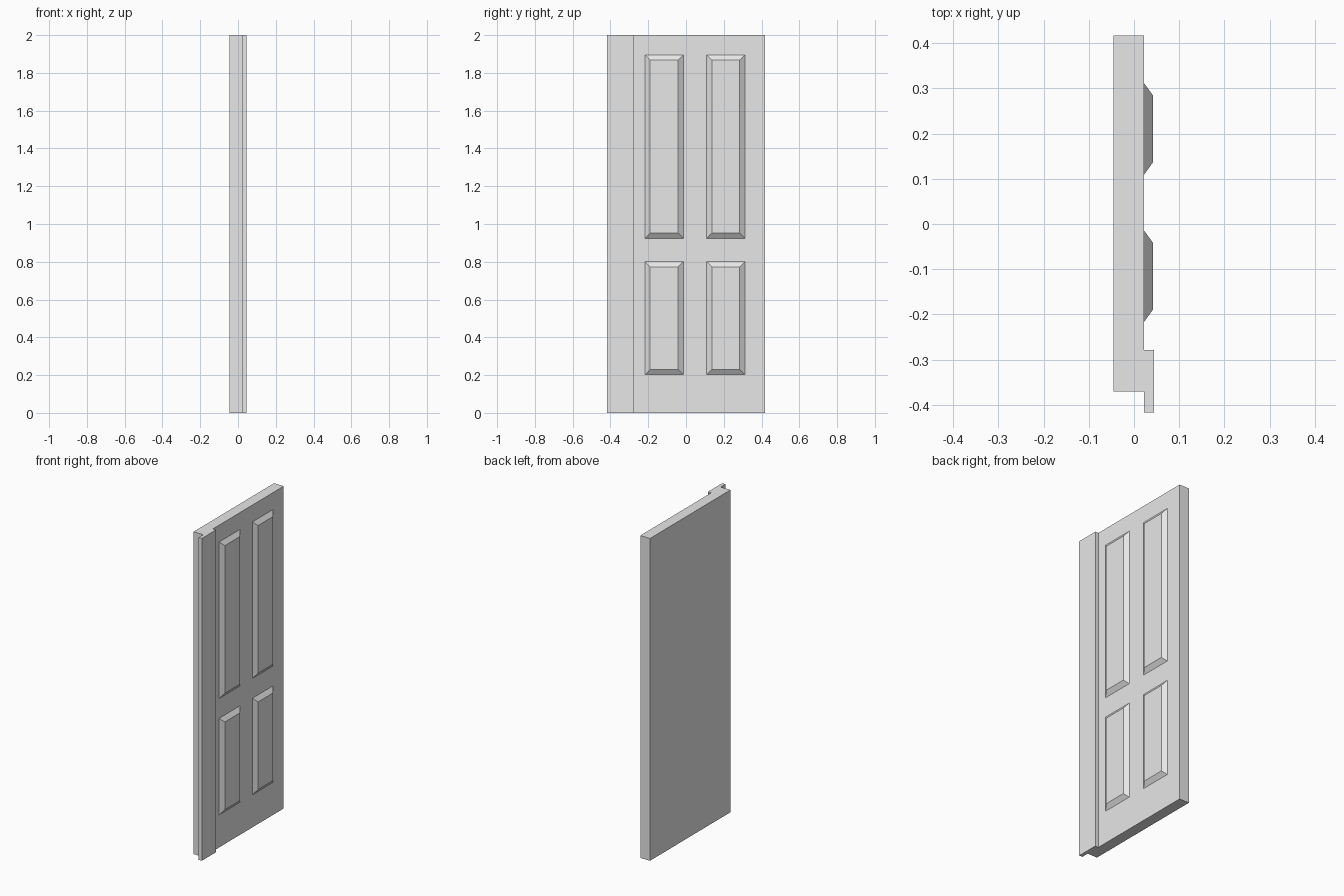
import bpy
import bmesh

cube = bpy.data.objects.get("Cube")
if cube:
    bpy.data.objects.remove(cube, do_unlink=True)

paint = bpy.data.materials.new("light_grey_paint")
paint.use_nodes = True
grey = (0.8, 0.8, 0.8, 1)
paint.diffuse_color = grey
paint.node_tree.nodes["Principled BSDF"].inputs["Base Color"].default_value = grey

HEIGHT = 2.0
FACE_X = 0.022    # panelled face of the slab
RAISED_X = 0.044  # front of the edge strip
BEVEL = 0.0275


def finish(name, bm):
    bmesh.ops.recalc_face_normals(bm, faces=bm.faces)
    mesh = bpy.data.meshes.new(name)
    bm.to_mesh(mesh)
    bm.free()
    mesh.materials.append(paint)
    obj = bpy.data.objects.new(name, mesh)
    bpy.context.collection.objects.link(obj)
    return obj


def rectangle(bm, x, y0, y1, z0, z1):
    return [bm.verts.new((x, y, z)) for y, z in ((y0, z0), (y1, z0), (y1, z1), (y0, z1))]


def raised_block(name, x0, x1, y0, y1, z0, z1, inset=0.0):
    """Box along x whose far face may be inset to form sloping sides."""
    bm = bmesh.new()
    back = rectangle(bm, x0, y0, y1, z0, z1)
    front = rectangle(bm, x1, y0 + inset, y1 - inset, z0 + inset, z1 - inset)
    bm.faces.new(back)
    bm.faces.new(front)
    for i in range(4):
        j = (i + 1) % 4
        bm.faces.new((back[i], back[j], front[j], front[i]))
    return finish(name, bm)


# Door slab and overlapping edge strip, one stepped outline extruded upward
outline = [(-0.045, -0.371), (FACE_X, -0.371), (FACE_X, -0.417), (RAISED_X, -0.417),
           (RAISED_X, -0.279), (FACE_X, -0.279), (FACE_X, 0.417), (-0.045, 0.417)]
bm = bmesh.new()
base = bm.faces.new([bm.verts.new((x, y, 0)) for x, y in outline])
top = bmesh.ops.extrude_face_region(bm, geom=[base])["geom"]
bmesh.ops.translate(bm, vec=(0, 0, HEIGHT),
                    verts=[v for v in top if isinstance(v, bmesh.types.BMVert)])
finish("door_slab", bm)

# Four raised panels with sloping borders
for side, y0, y1 in (("near", -0.217, -0.014), ("far", 0.109, 0.312)):
    for level, z0, z1 in (("lower", 0.202, 0.801), ("upper", 0.924, 1.895)):
        raised_block(f"{level}_{side}_panel", FACE_X, 0.042, y0, y1, z0, z1, BEVEL)
